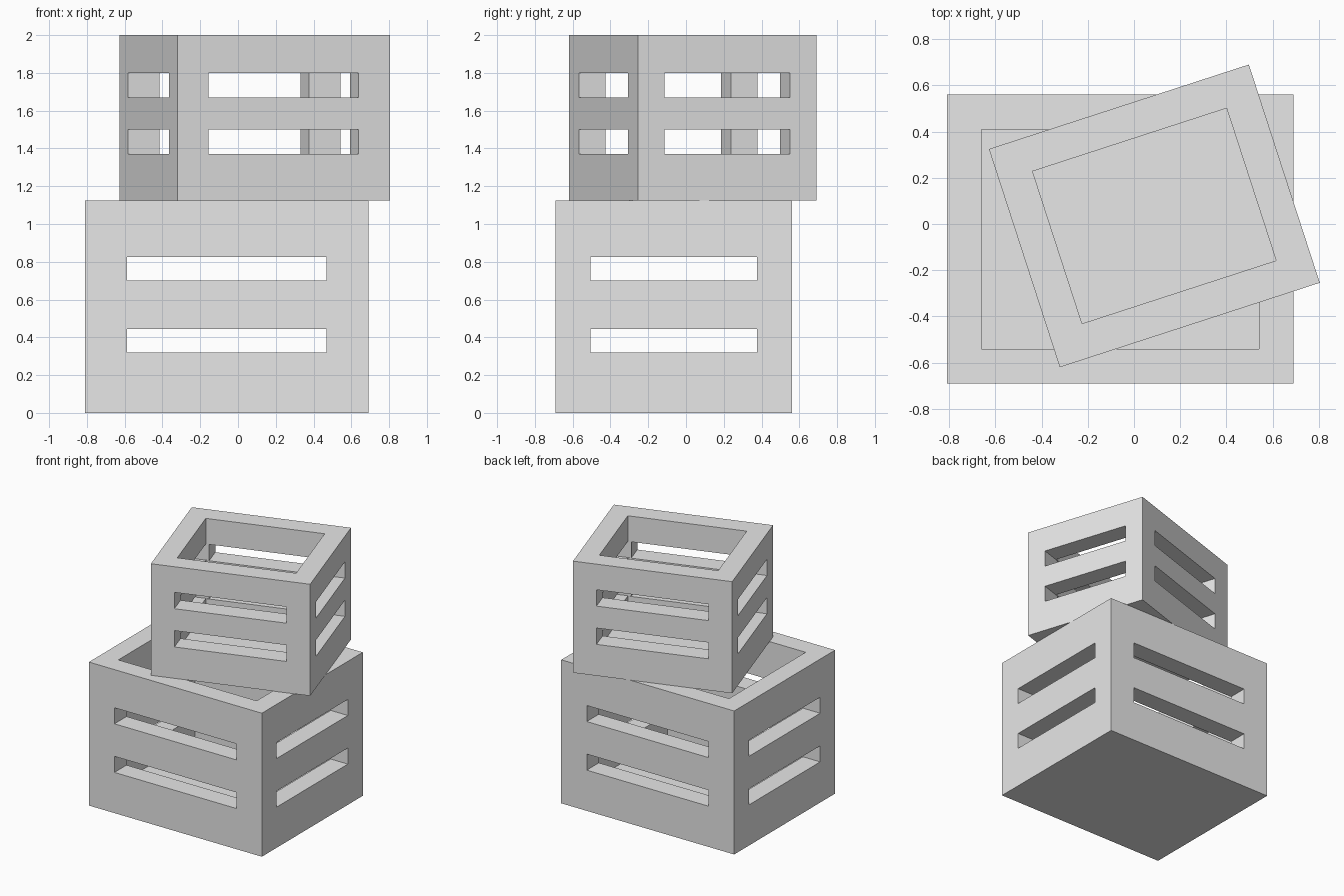
import bpy
import math
from mathutils import Matrix, Vector

if "Cube" in bpy.data.objects:
    bpy.data.objects.remove(bpy.data.objects["Cube"], do_unlink=True)

WALL = 0.15

grey = bpy.data.materials.new("plain grey")
grey.use_nodes = True
grey.diffuse_color = (0.8, 0.8, 0.8, 1)
grey.node_tree.nodes["Principled BSDF"].inputs["Base Color"].default_value = (0.8, 0.8, 0.8, 1)


def box(name, size, place):
    """Box of the given size, set by a matrix to its centre."""
    bpy.ops.mesh.primitive_cube_add(size=1)
    ob = bpy.context.object
    ob.name = name
    ob.data.transform(Matrix.Diagonal((*size, 1)))
    ob.matrix_world = place
    ob.data.materials.append(grey)
    return ob


def crate(name, width, depth, height, base, angle, slot_heights, slot_tall):
    """Open box with a floor and slots cut through all four walls."""
    frame = Matrix.Translation(Vector(base)) @ Matrix.Rotation(math.radians(angle), 4, "Z")

    def at(z):
        return frame @ Matrix.Translation((0, 0, z))

    body = box(name, (width, depth, height), at(height / 2))

    # Hollow, leaving the floor, then the long slots both ways
    cutters = [box(name + "_hollow", (width - 2 * WALL, depth - 2 * WALL, height),
                   at(height / 2 + WALL))]
    for z in slot_heights:
        cutters.append(box(name + "_front_slot", (width * 0.705, depth * 2, slot_tall), at(z)))
        cutters.append(box(name + "_side_slot", (width * 2, depth * 0.705, slot_tall), at(z)))

    for cutter in cutters:
        mod = body.modifiers.new("cut", "BOOLEAN")
        mod.operation = "DIFFERENCE"
        mod.solver = "EXACT"
        mod.object = cutter
        cutter.hide_render = True

    # Bake the cuts and drop the cutters
    bpy.context.view_layer.update()
    bpy.ops.object.select_all(action="DESELECT")
    body.select_set(True)
    bpy.context.view_layer.objects.active = body
    for mod in list(body.modifiers):
        bpy.ops.object.modifier_apply(modifier=mod.name)
    for cutter in cutters:
        bpy.data.objects.remove(cutter, do_unlink=True)
    return body


# Large crate below, smaller turned crate on top
crate("lower_crate", 1.5, 1.25, 1.125, (-0.06, -0.065, 0), 0, (0.382, 0.763), 0.126)
crate("upper_crate", 1.183, 0.993, 0.875, (0.088, 0.035, 1.125), 18, (0.31, 0.61), 0.128)
